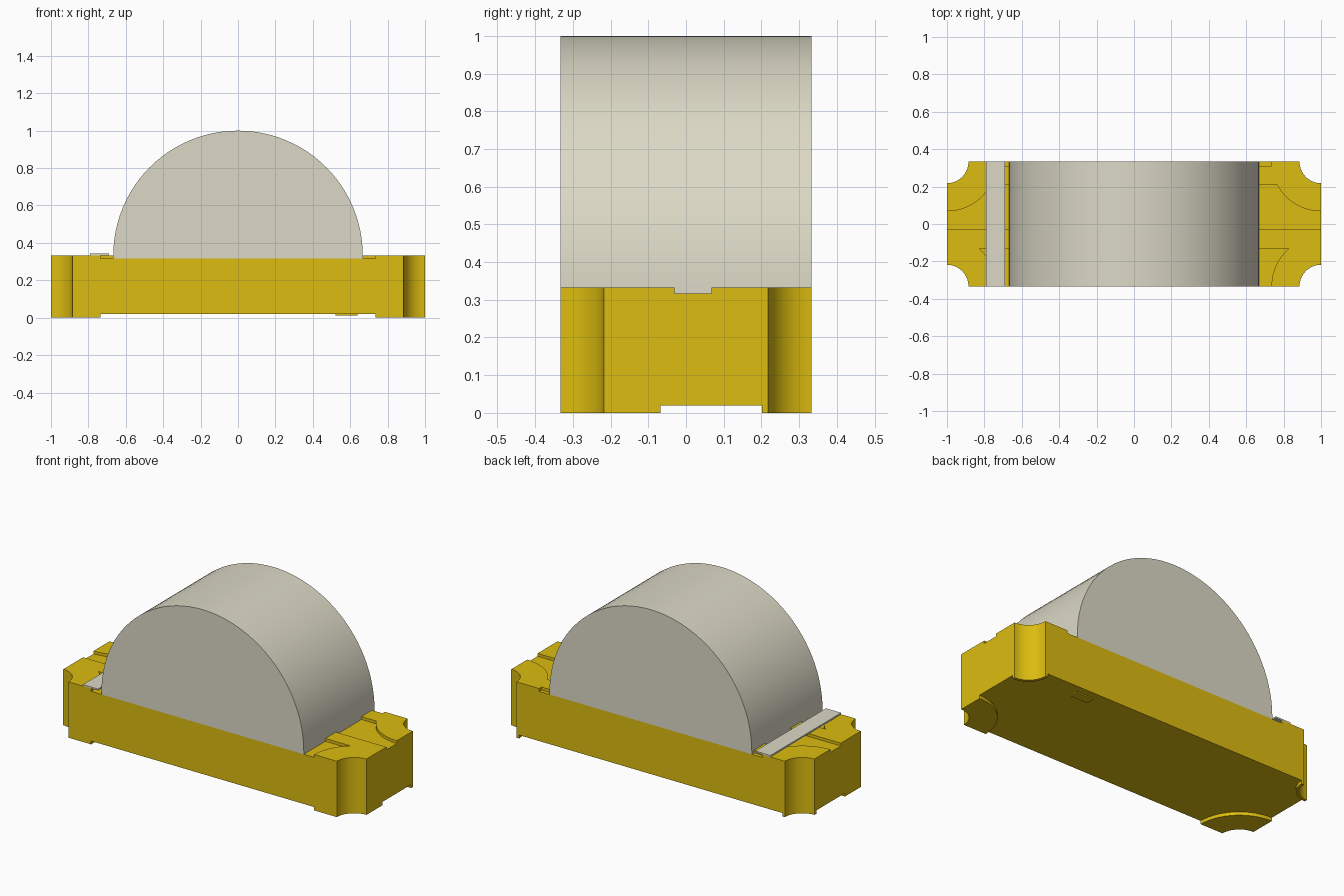
import bpy, bmesh, math

if "Cube" in bpy.data.objects:
    bpy.data.objects.remove(bpy.data.objects["Cube"], do_unlink=True)


def make_material(name, rgb):
    mat = bpy.data.materials.new(name)
    mat.use_nodes = True
    mat.diffuse_color = (*rgb, 1)
    mat.node_tree.nodes["Principled BSDF"].inputs["Base Color"].default_value = (*rgb, 1)
    return mat


gold = make_material("gold", (0.716, 0.503, 0.005))
ivory = make_material("ivory", (0.716, 0.694, 0.565))

X, Y = 1.0, 0.333            # half length and half depth
NOTCH, RING = 0.115, 0.265   # corner cut and corner pad radii
BOTTOM, DECK, TOP = 0.02, 0.316, 0.333


def prism(name, outline, lo, hi, mat, along_y=False):
    """Extrude a 2D outline along z (or along y for an x-z outline)."""
    bm = bmesh.new()
    verts = [bm.verts.new((a, lo, b) if along_y else (a, b, lo)) for a, b in outline]
    face = bm.faces.new(verts)
    new = bmesh.ops.extrude_face_region(bm, geom=[face])["geom"]
    shift = (0, hi - lo, 0) if along_y else (0, 0, hi - lo)
    bmesh.ops.translate(bm, vec=shift, verts=[g for g in new if isinstance(g, bmesh.types.BMVert)])
    bmesh.ops.recalc_face_normals(bm, faces=bm.faces)
    mesh = bpy.data.meshes.new(name)
    bm.to_mesh(mesh)
    bm.free()
    mesh.materials.append(mat)
    obj = bpy.data.objects.new(name, mesh)
    bpy.context.collection.objects.link(obj)
    bpy.ops.object.select_all(action='DESELECT')
    obj.select_set(True)
    bpy.context.view_layer.objects.active = obj
    bpy.ops.object.shade_smooth_by_angle(angle=math.radians(30))
    return obj


def corner_arc(r, sx, sy, drop0, drop1, n=14):
    """Arc about a board corner, running between two distances from the long edge."""
    a0, a1 = math.asin(drop0 / r), math.asin(drop1 / r)
    angles = [a0 + (a1 - a0) * i / n for i in range(n + 1)]
    return [(sx * (X - r * math.cos(a)), sy * (Y - r * math.sin(a))) for a in angles]


def rect(x0, x1, y0, y1):
    return [(x0, y0), (x1, y0), (x1, y1), (x0, y1)]


# Board with four quarter-round corner cuts
board = []
for sx, sy in ((1, 1), (1, -1), (-1, -1), (-1, 1)):
    arc = corner_arc(NOTCH, sx, sy, 0, NOTCH)
    board += arc if sx * sy > 0 else arc[::-1]
prism("board", board, BOTTOM, DECK, gold)

# Raised contact pads on top and corner pads underneath
for side, sx in (("left", 1), ("right", -1)):
    front = ([(sx * 0.6, -0.03), (sx * 0.6, -0.13)]
             + corner_arc(RING, sx, -1, Y - 0.13, 0)
             + corner_arc(NOTCH, sx, -1, 0, NOTCH)
             + [(sx * X, -0.03)])
    prism(side + "_front_top_pad", front, DECK, TOP, gold)

    back = ([(sx * 0.6, 0.21)]
            + corner_arc(RING, sx, 1, Y - 0.21, RING)
            + corner_arc(NOTCH, sx, 1, NOTCH, 0)
            + corner_arc(RING, sx, 1, 0, Y - 0.31, 2)
            + [(sx * 0.6, 0.31)])
    prism(side + "_back_top_pad", back, DECK, TOP, gold)

    for end, sy, radius in (("front", -1, RING), ("back", 1, 0.132)):
        ring = corner_arc(radius, sx, sy, 0, radius) + corner_arc(NOTCH, sx, sy, NOTCH, 0)
        prism(f"{side}_{end}_bottom_pad", ring, 0, BOTTOM, gold)

# Small marker under the board
prism("bottom_marker", rect(0.52, 0.64, 0.24, 0.29), 0.013, BOTTOM, gold)

# Half-round lens
R = 0.667
lens = [(R, DECK)]
lens += [(R * math.cos(math.pi * i / 48), TOP + R * math.sin(math.pi * i / 48)) for i in range(49)]
lens.append((-R, DECK))
prism("lens", lens, -Y, Y, ivory, along_y=True)

# Polarity bar
prism("polarity_bar", rect(-0.79, -0.69, -Y, Y), TOP, TOP + 0.009, ivory)
